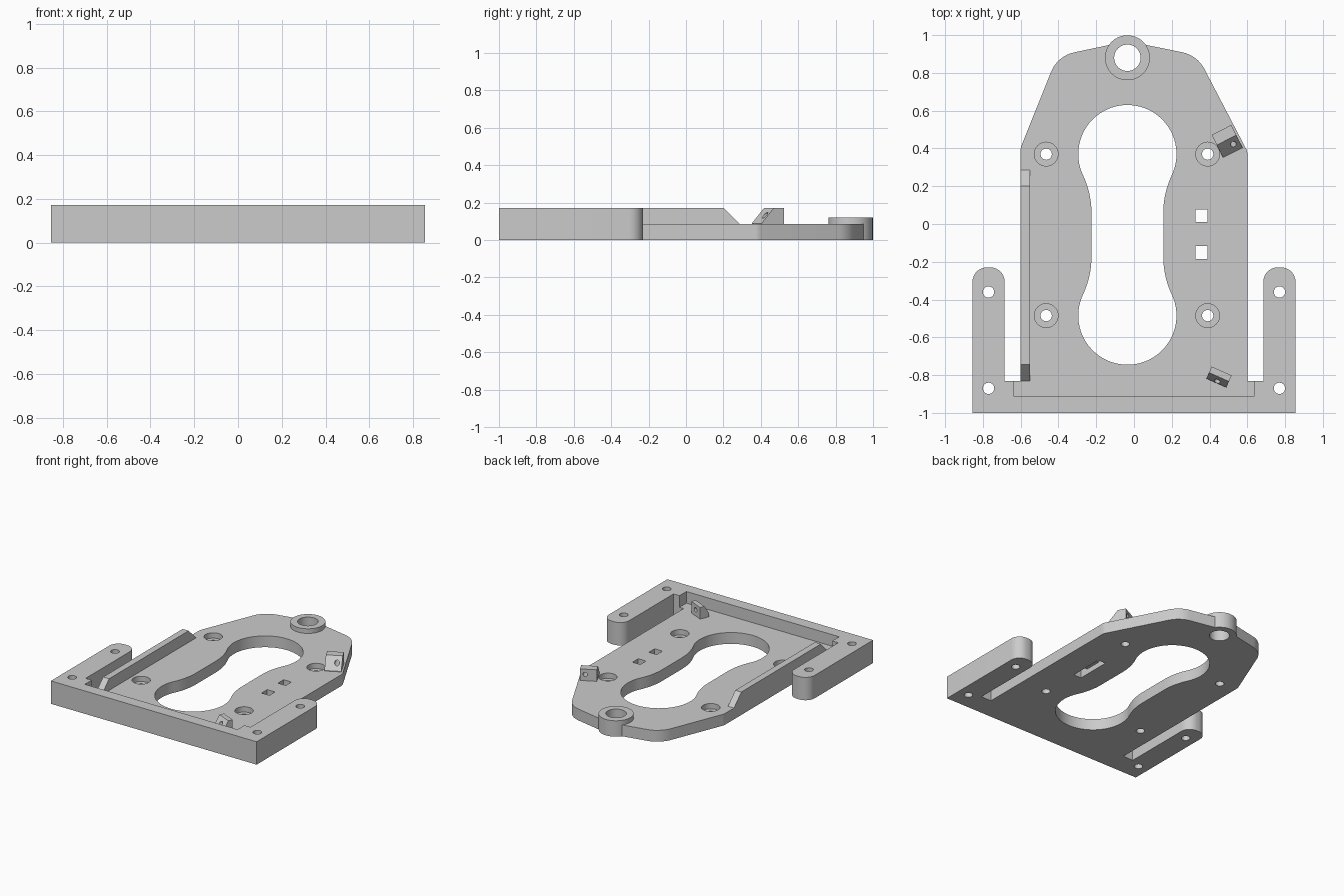
import bpy, bmesh, math
from mathutils import Vector, Matrix

if "Cube" in bpy.data.objects:
    bpy.data.objects.remove(bpy.data.objects["Cube"], do_unlink=True)

grey = bpy.data.materials.new("light grey")
grey.use_nodes = True
grey.diffuse_color = (0.6, 0.6, 0.6, 1)
grey.node_tree.nodes["Principled BSDF"].inputs["Base Color"].default_value = (0.6, 0.6, 0.6, 1)

BASE, TOP = 0.085, 0.172      # plate thickness and full height
CX = -0.035                   # axis of the opening and the ring


def prism(name, pts, z0, z1):
    """Extrude a flat outline between two heights."""
    bm = bmesh.new()
    face = bm.faces.new([bm.verts.new((x, y, z0)) for x, y in pts])
    new = bmesh.ops.extrude_face_region(bm, geom=[face])["geom"]
    bmesh.ops.translate(bm, vec=(0, 0, z1 - z0),
                        verts=[g for g in new if isinstance(g, bmesh.types.BMVert)])
    bmesh.ops.recalc_face_normals(bm, faces=bm.faces)
    mesh = bpy.data.meshes.new(name)
    bm.to_mesh(mesh)
    bm.free()
    mesh.materials.append(grey)
    ob = bpy.data.objects.new(name, mesh)
    bpy.context.collection.objects.link(ob)
    return ob


def arc(cx, cy, r, a0, a1, n):
    return [(cx + r * math.cos(a0 + (a1 - a0) * i / n),
             cy + r * math.sin(a0 + (a1 - a0) * i / n)) for i in range(n + 1)]


def circle(cx, cy, r, n=40):
    return arc(cx, cy, r, 0, math.tau, n)[:-1]


def rect(x0, x1, y0, y1):
    return [(x0, y0), (x1, y0), (x1, y1), (x0, y1)]


def rounded(corners, n=8):
    """Fillet each (x, y, radius) corner of an outline."""
    out = []
    for i, (x, y, r) in enumerate(corners):
        p = Vector((x, y))
        if r == 0:
            out.append((x, y))
            continue
        u = (Vector(corners[i - 1][:2]) - p).normalized()
        v = (Vector(corners[(i + 1) % len(corners)][:2]) - p).normalized()
        half = u.angle(v) / 2
        c = p + (u + v).normalized() * (r / math.sin(half))
        a = p + u * (r / math.tan(half)) - c
        b = p + v * (r / math.tan(half)) - c
        start = math.atan2(a.y, a.x)
        sweep = (math.atan2(b.y, b.x) - start + math.pi) % math.tau - math.pi
        out += arc(c.x, c.y, r, start, start + sweep, n)
    return out


def cut(ob, cutter):
    """Subtract a cutter and discard it."""
    cutter.hide_render = True
    mod = ob.modifiers.new("cut", "BOOLEAN")
    mod.operation, mod.solver, mod.object = "DIFFERENCE", "EXACT", cutter
    bpy.context.view_layer.update()
    deps = bpy.context.evaluated_depsgraph_get()
    mesh = bpy.data.meshes.new_from_object(ob.evaluated_get(deps))
    ob.modifiers.clear()
    ob.data = mesh
    bpy.data.objects.remove(cutter, do_unlink=True)


def hole(ob, pts, z0=-0.1, z1=0.3):
    cut(ob, prism("cutter", pts, z0, z1))


# Main plate
plate = prism("base_plate", rounded([
    (-0.6, -0.83, 0), (0.6, -0.83, 0), (0.6, 0.385, 0.06), (0.335, 0.893, 0.17),
    (CX, 0.968, 0), (-0.405, 0.89, 0.17), (-0.6, 0.405, 0.06)]), 0, BASE)

# Keyhole-shaped opening: two round lobes joined by a filleted waist
LOBE, WAIST, FILLET, TOP_Y, LOW_Y = 0.26, 0.19, 0.47, 0.37, -0.485
lean = math.acos((WAIST + FILLET) / (LOBE + FILLET))
drop = (LOBE + FILLET) * math.sin(lean)
fx = CX + WAIST + FILLET
right = (arc(fx, LOW_Y + drop, FILLET, math.pi + lean, math.pi, 10)
         + arc(fx, TOP_Y - drop, FILLET, math.pi, math.pi - lean, 10))
left = [(2 * CX - x, y) for x, y in reversed(right)]
hole(plate, right + arc(CX, TOP_Y, LOBE, -lean, math.pi + lean, 48)[1:-1]
     + left + arc(CX, LOW_Y, LOBE, math.pi - lean, math.tau + lean, 48)[1:-1])

# Counterbored screw holes
for x in (-0.465, 0.39):
    for y in (TOP_Y, LOW_Y):
        hole(plate, circle(x, y, 0.063), 0.045, 0.3)
        hole(plate, circle(x, y, 0.03, 28))

# Cable tie slot: two windows above, one long pocket below
for y in (0.01, -0.185):
    hole(plate, rect(0.325, 0.39, y, y + 0.068))
hole(plate, rect(0.325, 0.39, -0.185, 0.078), -0.1, 0.04)

# Ring boss set into the plate tip
hole(plate, circle(CX, 0.88, 0.119, 56))
ring = prism("ring_boss", circle(CX, 0.88, 0.119, 56), 0, 0.12)
hole(ring, circle(CX, 0.88, 0.07, 48))

# Front bar with two side arms, and its shallow pocket
frame = prism("front_frame", rounded([
    (-0.855, -1, 0), (0.855, -1, 0), (0.855, -0.23, 0.075), (0.685, -0.23, 0.075),
    (0.685, -0.83, 0), (-0.685, -0.83, 0), (-0.685, -0.23, 0.075),
    (-0.855, -0.23, 0.075)]), 0, TOP)
hole(frame, rect(-0.635, 0.635, -0.912, -0.8), BASE, 0.3)
for x in (-0.77, 0.77):
    for y in (-0.36, -0.87):
        hole(frame, circle(x, y, 0.03, 28))


def place(ob, x, y, turn):
    """Stand a side profile upright: profile x runs along depth, y is height."""
    upright = Matrix(((0, 0, 1, 0), (1, 0, 0, 0), (0, 1, 0, 0), (0, 0, 0, 1)))
    ob.data.transform(Matrix.Translation((x, y, 0)) @ Matrix.Rotation(turn, 4, "Z") @ upright)


# Side ridge with sloped ends
ridge = prism("side_ridge", [(-0.83, BASE), (0.287, BASE), (0.2, TOP), (-0.745, TOP)], 0, 0.05)
place(ridge, -0.6, 0, 0)


def bracket(name, x, y, turn, depth, flat, toe, offset):
    """Wedge block with a horizontal hole; the slope faces forward."""
    h = depth / 2
    ob = prism(name, [(-h, BASE), (h, BASE), (h, TOP), (h - flat, TOP), (-h, toe)], -0.058, 0.058)
    place(ob, x, y, turn)
    bore = prism("cutter", circle(offset, 0.132, 0.016, 20), -0.2, 0.2)
    bore.data.transform(Matrix.Translation((x, y, 0)) @ Matrix.Rotation(turn, 4, "Z")
                        @ Matrix.Rotation(math.pi / 2, 4, "X"))
    cut(ob, bore)
    return ob


rear = bracket("rear_bracket", 0.493, 0.438, math.radians(27), 0.134, 0.06, BASE + 0.004, 0.023)
front = bracket("front_bracket", 0.45, -0.81, math.radians(-24), 0.07, 0.035, 0.115, 0)

# Smooth curved walls, keep hard edges
for ob in bpy.context.view_layer.objects:
    ob.select_set(ob in (plate, ring, frame, ridge, rear, front))
bpy.context.view_layer.objects.active = plate
bpy.ops.object.shade_smooth_by_angle(angle=math.radians(30))
